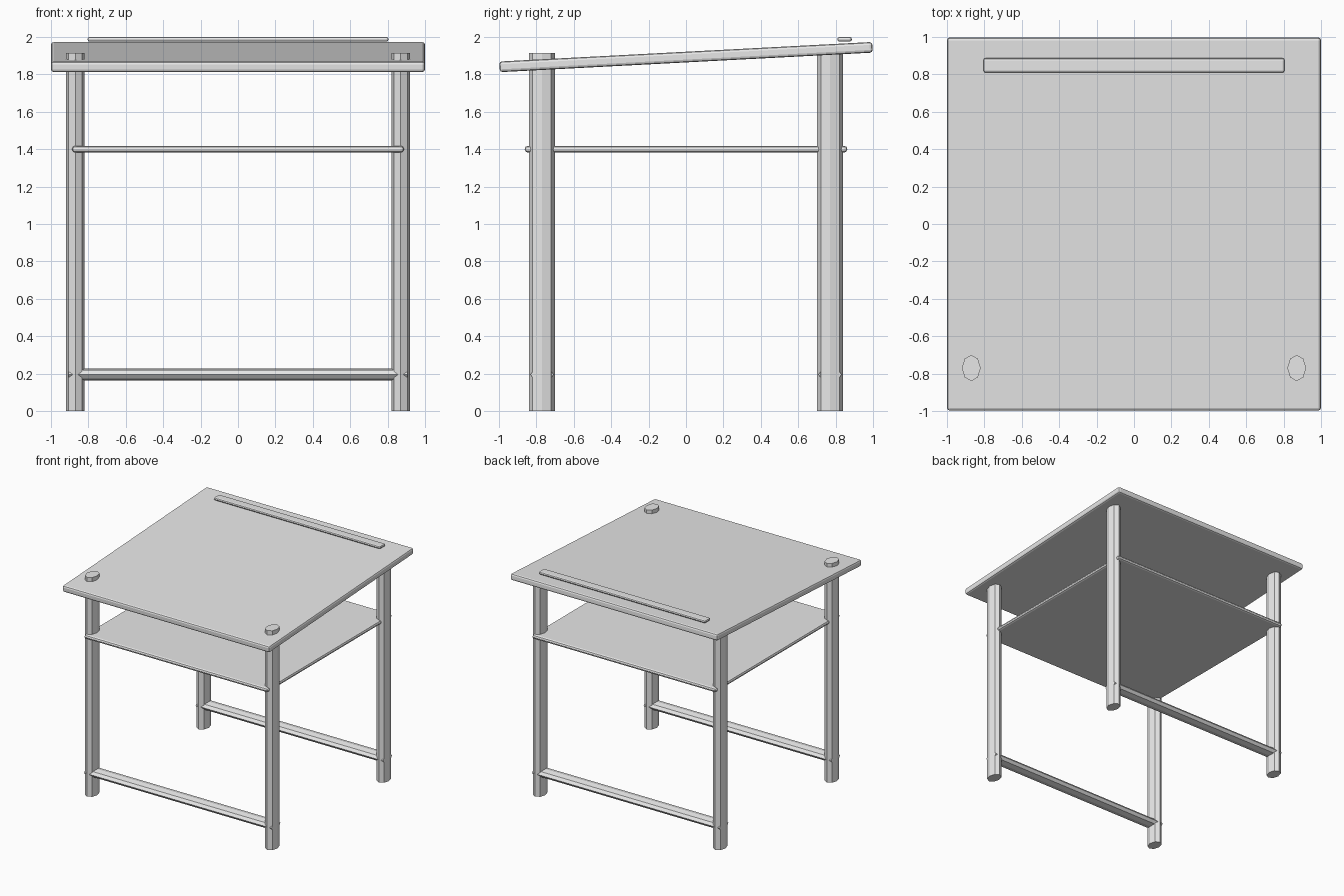
import bpy
import math

default_cube = bpy.data.objects.get("Cube")
if default_cube:
    bpy.data.objects.remove(default_cube, do_unlink=True)

# One plain grey for the whole desk
GREY = (0.8, 0.8, 0.8, 1.0)
grey = bpy.data.materials.new("plain_grey")
grey.use_nodes = True
grey.diffuse_color = GREY
grey.node_tree.nodes["Principled BSDF"].inputs["Base Color"].default_value = GREY


def finish(obj, name):
    obj.name = name
    obj.data.materials.clear()
    obj.data.materials.append(grey)
    return obj


def slab(name, size, centre, bevel, segments=2, tilt=0.0):
    """Board with rounded edges, optionally tilted about x."""
    bpy.ops.mesh.primitive_cube_add(size=1, location=centre)
    obj = finish(bpy.context.object, name)
    obj.scale = size
    bpy.ops.object.transform_apply(location=False, rotation=False, scale=True)
    obj.rotation_euler.x = tilt
    mod = obj.modifiers.new("rounded_edges", "BEVEL")
    mod.width = bevel
    mod.segments = segments
    mod.limit_method = "NONE"
    return obj


def oval_post(name, radii, length, centre, along_x=False):
    """Eight-sided oval post, standing or lying along x."""
    bpy.ops.mesh.primitive_cylinder_add(vertices=8, radius=1, depth=length, location=centre)
    obj = finish(bpy.context.object, name)
    obj.scale = (radii[0], radii[1], 1)
    bpy.ops.object.transform_apply(location=False, rotation=False, scale=True)
    if along_x:
        obj.rotation_euler.y = math.pi / 2
    return obj


# Legs and foot rails, front and back
LEG_X, LEG_Y, LEG_TOP = 0.87, 0.77, 1.915
for end, sy in (("front", -1), ("back", 1)):
    for side, sx in (("left", 1), ("right", -1)):
        oval_post(f"{end}_{side}_leg", (0.05, 0.07), LEG_TOP,
                  (sx * LEG_X, sy * LEG_Y, LEG_TOP / 2))
    oval_post(f"{end}_foot_rail", (0.033, 0.062), 1.81,
              (0, sy * LEG_Y, 0.195), along_x=True)

# Shelf with rounded rim
slab("shelf", (1.775, 1.725, 0.036), (0, 0, 1.4), 0.0175)

# Sloping desktop and the pencil stop near its high edge
slab("desktop", (2.0, 1.997, 0.057), (0, 0, 1.8925), 0.015, tilt=math.radians(3))
slab("pencil_stop", (1.61, 0.078, 0.025), (0, 0.848, 1.9875), 0.012)
